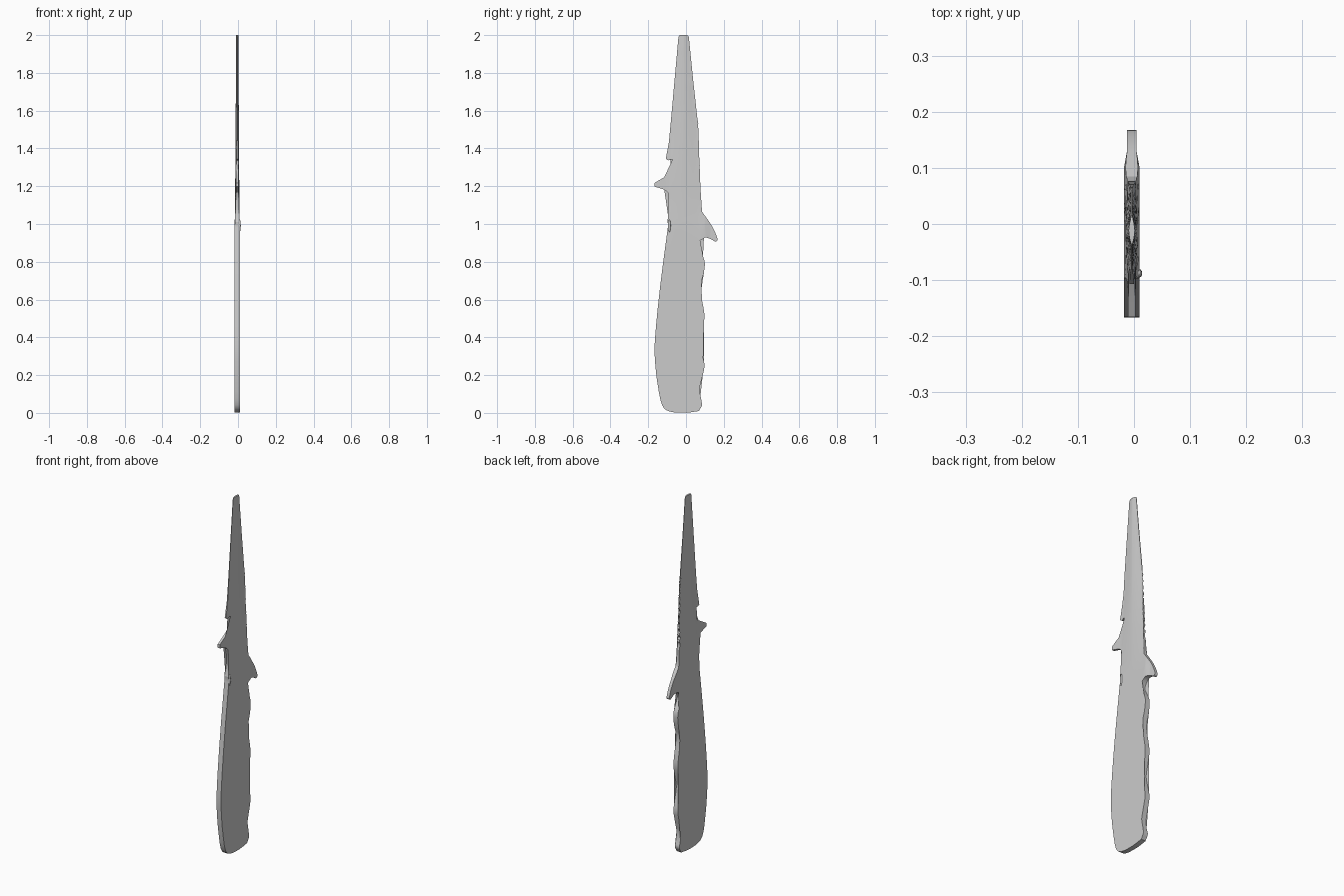
import bpy, bmesh
from mathutils import Vector

if "Cube" in bpy.data.objects:
    bpy.data.objects.remove(bpy.data.objects["Cube"])


def curve(pts, n=3):
    """Smooth open curve passing through the (y, z) points."""
    p = [Vector(q) for q in pts]
    p = [2 * p[0] - p[1]] + p + [2 * p[-1] - p[-2]]
    out = []
    for a, b, c, d in zip(p, p[1:], p[2:], p[3:]):
        for i in range(n):
            t = i / n
            out.append(0.5 * (2 * b + (c - a) * t + (2 * a - 5 * b + 4 * c - d) * t * t
                              + (3 * b - a - 3 * c + d) * t ** 3))
    return out + [p[-2]]


def ramp(v, v0, v1, a, b):
    t = max(0.0, min(1.0, (v - v0) / (v1 - v0)))
    return a + (b - a) * t


def half_thickness(y, z):
    # handle slab, thinning towards the guard spur
    slab = ramp(y, 0.10, 0.13, 0.014, 0.0085) if z > 0.88 else 0.014
    # lens-shaped blade section, thinning towards the tip
    left, right = ramp(z, 1.15, 2, -0.10, -0.037), ramp(z, 1.1, 2, 0.08, 0.013)
    t = min(1.0, abs(y - (left + right) / 2) / ((right - left) / 2))
    edge = ramp(z, 1.2, 1.5, 0.65, 0.2)
    lens = ramp(z, 1.1, 2, 0.0115, 0.0055) * (1 - (1 - edge) * t ** 1.5)
    return ramp(z, 0.98, 1.12, slab, lens)


def plate(name, outline, y_cuts, z_cuts):
    """Flat plate from an outline, open on its closing edge (the joint)."""
    pts = []
    for p in outline:
        p = Vector(p)
        if not pts or (p - pts[-1]).length > 1e-4:
            pts.append(p)
    bm = bmesh.new()
    sides = [[bm.verts.new((x, p.x, p.y)) for p in pts] for x in (1, -1)]
    bm.faces.new(sides[0])
    bm.faces.new(sides[1][::-1])
    for i in range(len(pts) - 1):
        bm.faces.new((sides[0][i], sides[1][i], sides[1][i + 1], sides[0][i + 1]))
    bmesh.ops.triangulate(bm, faces=[f for f in bm.faces if len(f.verts) > 4])
    cuts = [((0, y, 0), (0, 1, 0)) for y in y_cuts] + [((0, 0, z), (0, 0, 1)) for z in z_cuts]
    for co, no in cuts:
        bmesh.ops.bisect_plane(bm, geom=bm.verts[:] + bm.edges[:] + bm.faces[:],
                               plane_co=co, plane_no=no, dist=1e-5)
    for v in bm.verts:
        v.co.x = -0.004 + v.co.x * half_thickness(v.co.y, v.co.z)
    bmesh.ops.triangulate(bm, faces=bm.faces[:])
    bmesh.ops.recalc_face_normals(bm, faces=bm.faces[:])
    me = bpy.data.meshes.new(name)
    bm.to_mesh(me)
    bm.free()
    ob = bpy.data.objects.new(name, me)
    bpy.context.collection.objects.link(ob)
    bpy.ops.object.select_all(action='DESELECT')
    ob.select_set(True)
    bpy.context.view_layer.objects.active = ob
    bpy.ops.object.shade_smooth_by_angle(angle=0.6)
    return ob


# Joint line shared by handle and blade
joint_left, joint_right = (-0.097, 1.01), (0.085, 1.065)
y_cuts = [-0.10 + 0.0225 * i for i in range(9)] + [0.10, 0.13]

# Handle: guard spur, finger grooves, rounded butt, straight back
spur = curve([joint_right, (0.11, 1.03), (0.143, 0.98), (0.166, 0.925), (0.163, 0.91), (0.153, 0.907)])
grip = curve([(0.153, 0.907), (0.132, 0.92), (0.10, 0.928), (0.075, 0.912), (0.063, 0.88),
              (0.08, 0.843), (0.099, 0.80), (0.094, 0.74), (0.075, 0.66), (0.09, 0.57),
              (0.098, 0.505), (0.085, 0.44), (0.072, 0.375), (0.086, 0.31), (0.098, 0.25),
              (0.085, 0.185), (0.071, 0.125), (0.077, 0.075), (0.085, 0.042), (0.068, 0.01)])
butt = curve([(0.068, 0.01), (0.0, 0.001), (-0.085, 0.007), (-0.127, 0.042), (-0.15, 0.15),
              (-0.162, 0.25), (-0.166, 0.36), (-0.15, 0.55), (-0.127, 0.75), (-0.095, 0.99)])
plate("handle", spur + grip + butt + [joint_left], y_cuts, [0.88, 0.98, 1.02])

# Blade: hooked spine side, tip, serrated edge
neck = curve([joint_left, (-0.085, 1.065), (-0.087, 1.13), (-0.097, 1.168)])
hook = [(-0.097, 1.168), (-0.115, 1.182), (-0.166, 1.198), (-0.166, 1.218)]
notch = curve([(-0.166, 1.218), (-0.095, 1.26), (-0.063, 1.29), (-0.055, 1.32), (-0.058, 1.338),
               (-0.078, 1.342), (-0.095, 1.337), (-0.107, 1.345)])
spine = curve([(-0.107, 1.345), (-0.085, 1.47), (-0.075, 1.6), (-0.04, 1.99)])
tip = curve([(-0.04, 1.99), (-0.033, 1.999), (-0.012, 2.0), (0.008, 1.999), (0.015, 1.99)])
edge = [(0.036, 1.78), (0.060, 1.56)]
teeth, pitch = [], 0.0365
for i in range(10):
    z, y = 1.55 - i * pitch, 0.051 + i * 0.0013
    teeth += [(y, z), (y + 0.011, z - 0.009), (y + 0.014, z - 0.02), (y + 0.008, z - 0.03)]
base = [(0.07, 1.18), (0.077, 1.155), (0.077, 1.10)]
plate("blade", neck + hook + notch + spine + tip + edge + teeth + base + [joint_right], y_cuts + [-0.012],
      [1.02 + 0.07 * i for i in range(14)])

# Small thumb bump raised on one face at the front end of the handle
bm = bmesh.new()
bmesh.ops.create_icosphere(bm, subdivisions=2, radius=1)
for v in bm.verts:
    v.co = Vector((0.008 + 0.007 * v.co.x, -0.088 + 0.008 * v.co.y, 0.99 + 0.035 * v.co.z))
me = bpy.data.meshes.new("thumb_bump")
bm.to_mesh(me)
bm.free()
bump = bpy.data.objects.new("thumb_bump", me)
bpy.context.collection.objects.link(bump)
for poly in me.polygons:
    poly.use_smooth = True
